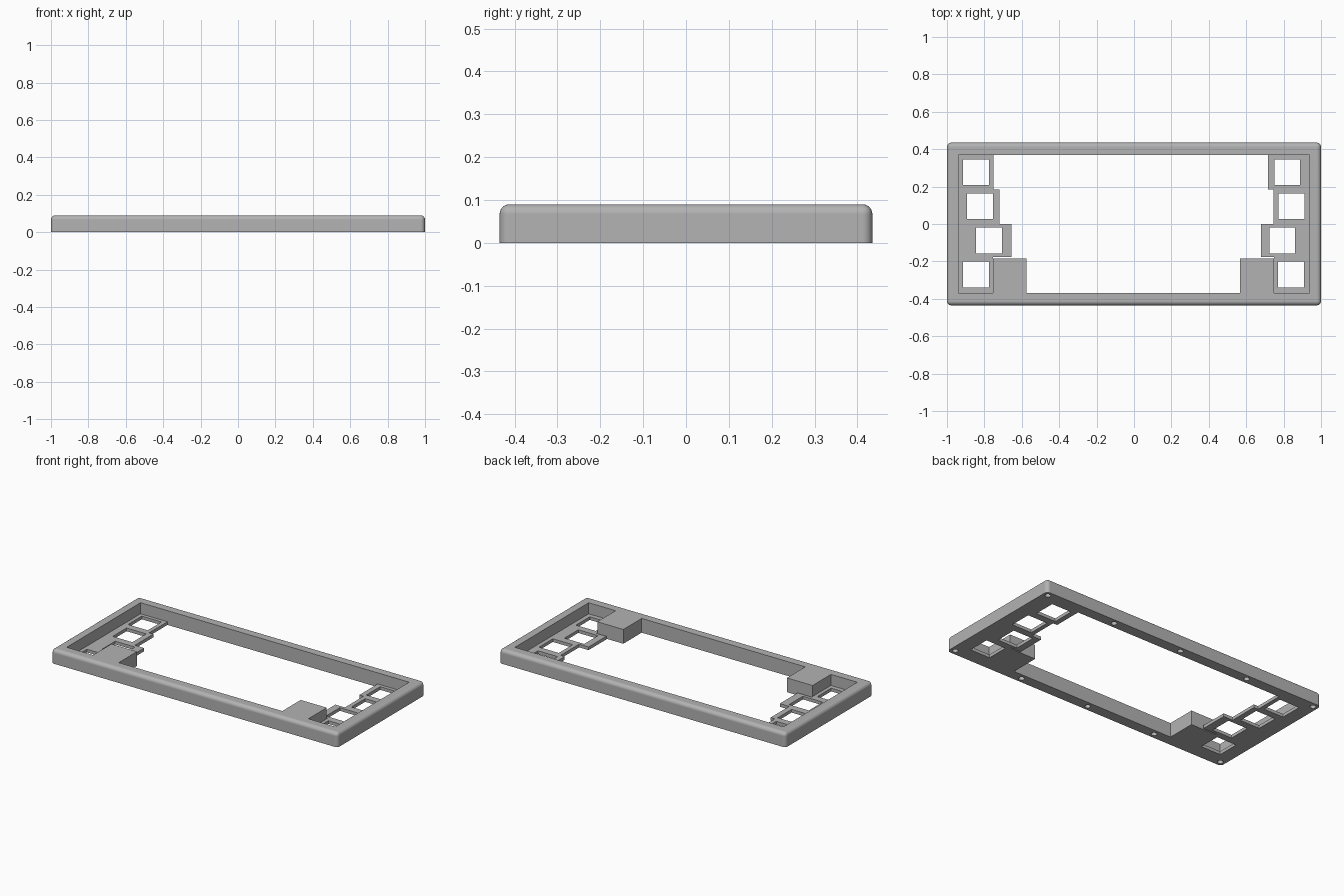
import bpy
import bmesh
import math

cube = bpy.data.objects.get("Cube")
if cube:
    bpy.data.objects.remove(cube, do_unlink=True)

grey = bpy.data.materials.new("plain grey")
grey.use_nodes = True
colour = (0.45, 0.45, 0.45, 1)
grey.diffuse_color = colour
grey.node_tree.nodes["Principled BSDF"].inputs["Base Color"].default_value = colour


def prism(name, outlines, low, high):
    """Extrude closed outlines straight up from low to high."""
    bm = bmesh.new()
    for outline in outlines:
        base = bm.faces.new([bm.verts.new((x, y, low)) for x, y in outline])
        side = bmesh.ops.extrude_face_region(bm, geom=[base])
        top = [v for v in side["geom"] if isinstance(v, bmesh.types.BMVert)]
        bmesh.ops.translate(bm, verts=top, vec=(0, 0, high - low))
    bmesh.ops.recalc_face_normals(bm, faces=bm.faces)
    mesh = bpy.data.meshes.new(name)
    bm.to_mesh(mesh)
    bm.free()
    mesh.materials.append(grey)
    obj = bpy.data.objects.new(name, mesh)
    bpy.context.collection.objects.link(obj)
    return obj


def box(x0, x1, y0, y1):
    return [(x0, y0), (x1, y0), (x1, y1), (x0, y1)]


def circle(x, y, r, n=20):
    turn = 2 * math.pi / n
    return [(x + r * math.cos(i * turn), y + r * math.sin(i * turn)) for i in range(n)]


def cut(target, cutter):
    cutter.hide_render = True
    mod = target.modifiers.new("cut", "BOOLEAN")
    mod.operation = "DIFFERENCE"
    mod.solver = "EXACT"
    mod.object = cutter
    bpy.context.view_layer.objects.active = target
    bpy.ops.object.modifier_apply(modifier=mod.name)
    bpy.data.objects.remove(cutter, do_unlink=True)


HEIGHT, PLATE = 0.09, 0.02
IN_Y, BLOCK_Y, KEY_Y = 0.368, -0.185, -0.177

# Outer slab, rounded along the top rim and upright corners
frame = prism("bezel_frame", [box(-1, 1, -0.435, 0.435)], 0, HEIGHT)
bm = bmesh.new()
bm.from_mesh(frame.data)
rim = [e for e in bm.edges if max(v.co.z for v in e.verts) > HEIGHT / 2]
bmesh.ops.bevel(bm, geom=rim, offset=0.023, segments=6, profile=0.5, affect="EDGES")
bm.to_mesh(frame.data)
bm.free()

# Recess above the key plates, leaving two raised blocks at the front
recess = [(-0.938, -IN_Y), (-0.754, -IN_Y), (-0.754, BLOCK_Y), (-0.575, BLOCK_Y),
          (-0.575, -IN_Y), (0.567, -IN_Y), (0.567, BLOCK_Y), (0.749, BLOCK_Y),
          (0.749, -IN_Y), (0.937, -IN_Y), (0.937, IN_Y), (-0.938, IN_Y)]
cut(frame, prism("recess_cutter", [recess], PLATE, 0.2))

# Central opening with stepped plate edges
opening = [(-0.575, -IN_Y), (-0.575, BLOCK_Y), (-0.754, BLOCK_Y), (-0.754, KEY_Y),
           (-0.655, KEY_Y), (-0.655, 0), (-0.72, 0), (-0.72, 0.185), (-0.75, 0.185),
           (-0.75, IN_Y), (0.717, IN_Y), (0.717, 0.185), (0.746, 0.185), (0.746, 0),
           (0.68, 0), (0.68, KEY_Y), (0.749, KEY_Y), (0.749, BLOCK_Y),
           (0.567, BLOCK_Y), (0.567, -IN_Y)]
cut(frame, prism("opening_cutter", [opening], -0.1, 0.05))

# Square key holes, four on each side
rows = [0.277, 0.095, -0.088, -0.27]
columns = [(-0.845, 0.819), (-0.824, 0.842), (-0.775, 0.793), (-0.845, 0.84)]
half = 0.069
holes = [box(x - half, x + half, y - half, y + half)
         for y, pair in zip(rows, columns) for x in pair]
cut(frame, prism("key_hole_cutter", holes, -0.1, 0.05))

# Blind screw holes in the underside
screws = [circle(i * 0.484, y, 0.017) for i in range(-2, 3) for y in (-0.403, 0.403)]
cut(frame, prism("screw_hole_cutter", screws, -0.1, 0.05))

# Smooth rounded rim with flat faces kept flat
bpy.ops.object.select_all(action="DESELECT")
frame.select_set(True)
bpy.context.view_layer.objects.active = frame
bpy.ops.object.shade_smooth_by_angle(angle=math.radians(35))
weighted = frame.modifiers.new("weighted normals", "WEIGHTED_NORMAL")
weighted.keep_sharp = True
